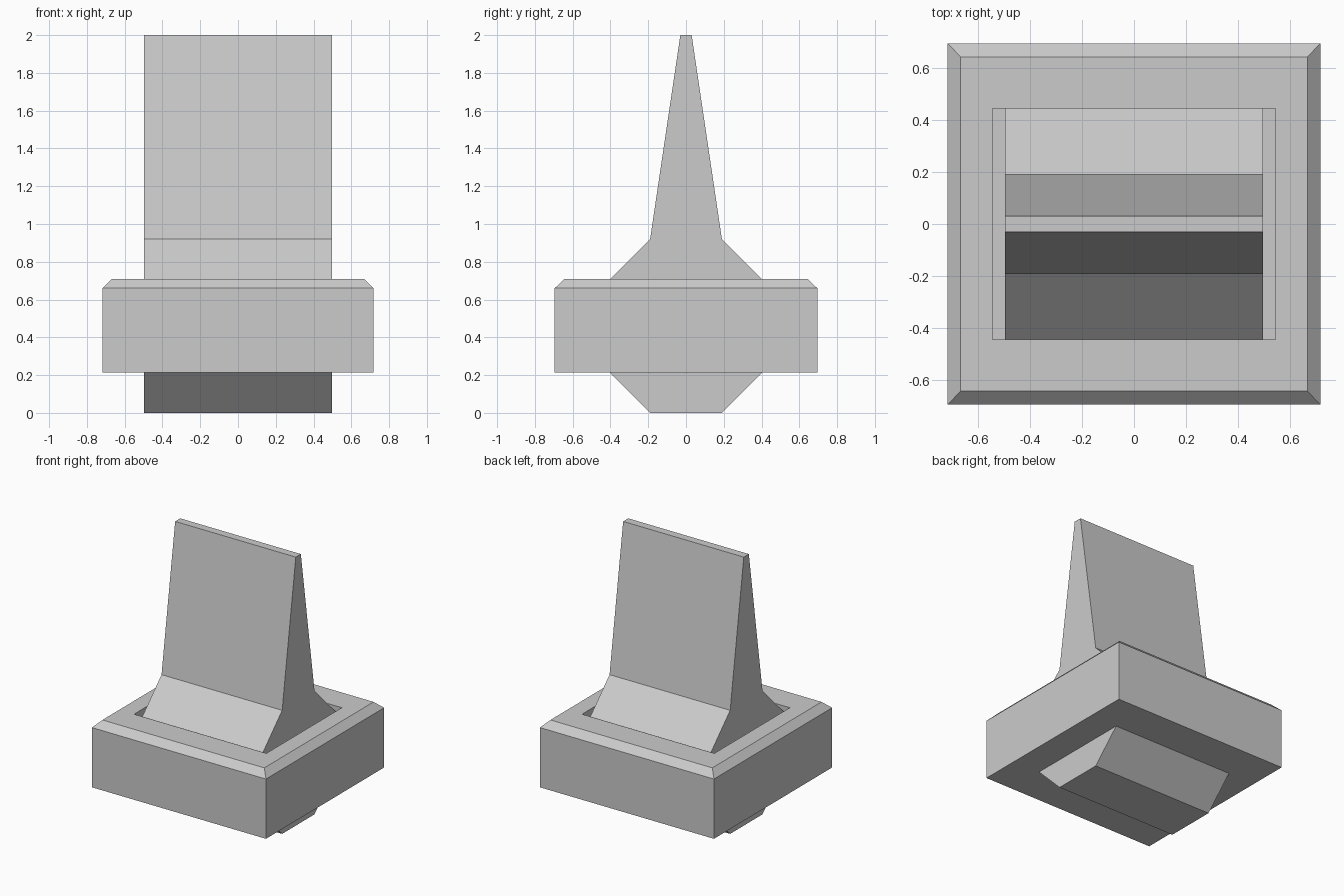
import bpy, bmesh

if "Cube" in bpy.data.objects:
    bpy.data.objects.remove(bpy.data.objects["Cube"])


def finish(name, bm):
    bmesh.ops.recalc_face_normals(bm, faces=bm.faces)
    mesh = bpy.data.meshes.new(name)
    bm.to_mesh(mesh)
    bm.free()
    obj = bpy.data.objects.new(name, mesh)
    bpy.context.collection.objects.link(obj)
    return obj


# Housing: stacked rectangular rings (half x, half y, z), chamfered rim and recessed pocket
rings = [(0.717, 0.695, 0.215), (0.717, 0.695, 0.66), (0.667, 0.643, 0.71),
         (0.545, 0.445, 0.71), (0.545, 0.445, 0.60)]
bm = bmesh.new()
loops = [[bm.verts.new((sx * hx, sy * hy, z))
          for sx, sy in ((-1, -1), (1, -1), (1, 1), (-1, 1))]
         for hx, hy, z in rings]
for low, high in zip(loops, loops[1:]):
    for i in range(4):
        j = (i + 1) % 4
        bm.faces.new((low[i], low[j], high[j], high[i]))
bm.faces.new(loops[0][::-1])   # underside
bm.faces.new(loops[-1])        # pocket floor
finish("housing", bm)

# Lever: octagonal hub and tapering paddle, one mirrored (y, z) profile extruded along x
half = [(0.19, 0.0), (0.46, 0.27), (0.46, 0.65), (0.19, 0.92), (0.03, 2.0)]
profile = half + [(-y, z) for y, z in reversed(half)]
bm = bmesh.new()
side = bm.faces.new([bm.verts.new((-0.497, y, z)) for y, z in profile])
ext = bmesh.ops.extrude_face_region(bm, geom=[side], use_keep_orig=True)
moved = [v for v in ext["geom"] if isinstance(v, bmesh.types.BMVert)]
bmesh.ops.translate(bm, verts=moved, vec=(0.994, 0, 0))
finish("lever", bm)
